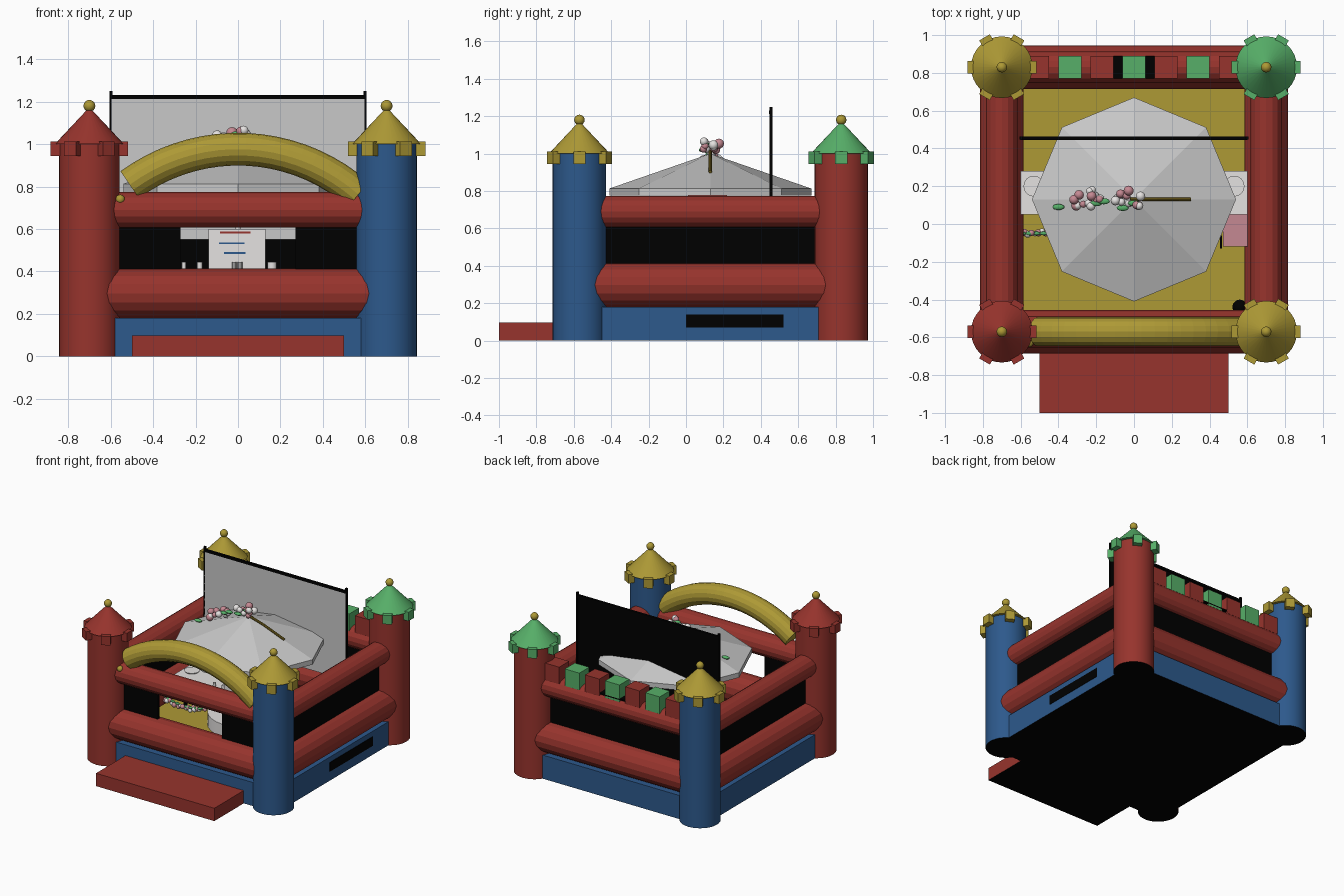
import bpy, bmesh, math, random
from mathutils import Vector

if "Cube" in bpy.data.objects:
    bpy.data.objects.remove(bpy.data.objects["Cube"])

random.seed(4)


def mat(name, rgb):
    m = bpy.data.materials.new(name)
    m.diffuse_color = (*rgb, 1)
    m.use_nodes = True
    m.node_tree.nodes["Principled BSDF"].inputs["Base Color"].default_value = m.diffuse_color
    return m


RED = mat("red vinyl", (0.31, 0.034, 0.026))
BLUE = mat("blue vinyl", (0.026, 0.100, 0.262))
YELLOW = mat("yellow vinyl", (0.42, 0.32, 0.036))
GREEN = mat("green vinyl", (0.095, 0.43, 0.14))
BLACK = mat("black mesh", (0, 0, 0))
GREY = mat("light grey cloth", (0.58, 0.58, 0.58))
WHITE = mat("white", (0.78, 0.76, 0.75))
PINK = mat("pink", (0.56, 0.25, 0.29))
BROWN = mat("branch brown", (0.20, 0.14, 0.015))


def finish(name, bm, m, smooth=False):
    bmesh.ops.recalc_face_normals(bm, faces=bm.faces)
    me = bpy.data.meshes.new(name)
    bm.to_mesh(me)
    bm.free()
    me.materials.append(m)
    ob = bpy.data.objects.new(name, me)
    bpy.context.collection.objects.link(ob)
    if smooth:
        bpy.context.view_layer.objects.active = ob
        ob.select_set(True)
        bpy.ops.object.shade_smooth_by_angle(angle=math.radians(35))
        ob.select_set(False)
    return ob


def black_sole(ob):
    """Give the downward faces resting on the ground the black underlay."""
    ob.data.materials.append(BLACK)
    for p in ob.data.polygons:
        if p.normal.z < -0.9 and p.center.z < 0.01:
            p.material_index = 1


def box(name, x0, x1, y0, y1, z0, z1, m):
    bm = bmesh.new()
    bmesh.ops.create_cube(bm, size=1)
    for v in bm.verts:
        v.co = ((x0 + x1) / 2 + v.co.x * (x1 - x0),
                (y0 + y1) / 2 + v.co.y * (y1 - y0),
                (z0 + z1) / 2 + v.co.z * (z1 - z0))
    return finish(name, bm, m)


def cone(name, x, y, z0, z1, r0, r1, n, m, smooth=False):
    bm = bmesh.new()
    bmesh.ops.create_cone(bm, cap_ends=True, segments=n, radius1=r0, radius2=r1, depth=z1 - z0)
    bmesh.ops.translate(bm, verts=bm.verts, vec=(x, y, (z0 + z1) / 2))
    return finish(name, bm, m, smooth)


def ball(name, p, r, m, scale=(1, 1, 1)):
    bm = bmesh.new()
    bmesh.ops.create_uvsphere(bm, u_segments=12, v_segments=8, radius=r)
    bmesh.ops.scale(bm, verts=bm.verts, vec=scale)
    bmesh.ops.translate(bm, verts=bm.verts, vec=p)
    return finish(name, bm, m, True)


def tube(name, pts, r, m, n=16):
    """Sweep a round section along a path."""
    bm = bmesh.new()
    pts = [Vector(p) for p in pts]
    rings = []
    for i, p in enumerate(pts):
        t = (pts[min(i + 1, len(pts) - 1)] - pts[max(i - 1, 0)]).normalized()
        side = Vector((0, 0, 1)).cross(t).normalized()
        up = t.cross(side)
        rings.append([bm.verts.new(p + r * (math.cos(a) * side + math.sin(a) * up))
                      for a in (2 * math.pi * k / n for k in range(n))])
    for a, b in zip(rings, rings[1:]):
        for k in range(n):
            bm.faces.new((a[k], a[(k + 1) % n], b[(k + 1) % n], b[k]))
    bm.faces.new(rings[0])
    bm.faces.new(rings[-1])
    return finish(name, bm, m)


# Corner towers with crown blocks, cone roofs and ball finials
TX, YF, YB = 0.70, -0.57, 0.83
for label, x, y, body, roof in (("front_left", -TX, YF, RED, RED),
                                ("front_right", TX, YF, BLUE, YELLOW),
                                ("back_left", -TX, YB, BLUE, YELLOW),
                                ("back_right", TX, YB, RED, GREEN)):
    black_sole(cone(label + "_tower", x, y, 0, 1.0, 0.143, 0.143, 32, body, True))
    cone(label + "_roof", x, y, 1.0, 1.165, 0.163, 0.008, 32, roof, True)
    ball(label + "_finial", (x, y, 1.18), 0.028, YELLOW)
    bm = bmesh.new()
    for k in range(6):
        a = k * math.pi / 3
        vs = bmesh.ops.create_cube(bm, size=1)["verts"]
        bmesh.ops.scale(bm, verts=vs, vec=(0.045, 0.065, 0.068))
        bmesh.ops.translate(bm, verts=vs, vec=(0.16, 0, 0.977))
        for v in vs:
            cx, cy = v.co.x, v.co.y
            v.co.x = x + cx * math.cos(a) - cy * math.sin(a)
            v.co.y = y + cx * math.sin(a) + cy * math.cos(a)
    finish(label + "_crown", bm, roof)

# Base with side mesh patch, bouncing floor and entrance step
black_sole(box("base", -0.775, 0.775, -0.645, 0.905, 0, 0.18, BLUE))
box("base_side_patch", 0.77, 0.778, 0.0, 0.52, 0.07, 0.14, BLACK)
box("floor", -0.66, 0.66, -0.53, 0.79, 0.18, 0.188, YELLOW)
black_sole(box("entrance_step", -0.5, 0.5, -1.0, -0.64, 0, 0.098, RED))

# Lower and upper inflated rails
for label, z, r in (("lower", 0.297, 0.116), ("upper", 0.69, 0.084)):
    for side, y in (("front", YF), ("back", YB)):
        tube(f"{label}_{side}_rail", [(-TX, y, z), (TX, y, z)], r, RED)
    for side, x in (("left", -TX), ("right", TX)):
        tube(f"{label}_{side}_rail", [(x, YF, z), (x, YB, z)], r, RED)

# Mesh walls, with a doorway in the front
for side, s in (("left", -1), ("right", 1)):
    box(side + "_mesh", s * TX - 0.01, s * TX + 0.01, YF, YB, 0.3, 0.69, BLACK)
    xs = sorted((s * 0.27, s * 0.66))
    box(side + "_front_mesh", xs[0], xs[1], YF - 0.01, YF + 0.01, 0.3, 0.69, BLACK)
box("back_mesh", -TX, TX, YB - 0.01, YB + 0.01, 0.3, 0.69, BLACK)

# Entrance arch
R, A0, A1 = 0.86, -0.635, 0.72
arc = [(R * math.sin(a), YF, 0.976 - R + R * math.cos(a))
       for a in (A0 + k * (A1 - A0) / 18 for k in range(19))]
tube("entrance_arch", arc, 0.077, YELLOW)
ball("arch_end_knob", (-0.555, -0.63, 0.74), 0.022, YELLOW)

# Alternating battlements on the back rail
box("battlement_pad", -0.11, 0.11, 0.77, 0.89, 0.765, 0.774, BLACK)
for k in range(-3, 4):
    x = k * 0.17
    box("battlement", x - 0.061, x + 0.061, 0.77, 0.89, 0.75, 0.88, RED if k % 2 else GREEN)

# Projection screen: pale front, black back, frame
SY = 0.455
box("screen_front", -0.595, 0.595, SY - 0.008, SY - 0.002, 0.55, 1.22, GREY)
box("screen_back", -0.595, 0.595, SY - 0.002, SY + 0.004, 0.55, 1.22, BLACK)
box("screen_top_bar", -0.6, 0.6, SY - 0.01, SY + 0.008, 1.212, 1.23, BLACK)
for s in (-1, 1):
    box("screen_post", s * 0.598 - 0.007, s * 0.598 + 0.007, SY - 0.008, SY + 0.008, 0.18, 1.25, BLACK)

# Octagonal parasol: sloping canopy with short valance, and its pole
UY, UR = 0.13, 0.54
bm = bmesh.new()
apex = bm.verts.new((0, UY, 1.0))
rims = [[bm.verts.new((UR * math.cos(k * math.pi / 4), UY + UR * math.sin(k * math.pi / 4), z))
         for k in range(8)] for z in (0.813, 0.775)]
for k in range(8):
    j = (k + 1) % 8
    bm.faces.new((apex, rims[0][k], rims[0][j]))
    bm.faces.new((rims[0][k], rims[1][k], rims[1][j], rims[0][j]))
canopy = finish("parasol_canopy", bm, GREY)
sol = canopy.modifiers.new("thickness", "SOLIDIFY")
sol.thickness = 0.006
cone("parasol_pole", 0, UY, 0.18, 0.99, 0.012, 0.012, 12, WHITE, True)


# Blossom branch lying on the canopy
def slope(x):
    return 1.0 - 0.187 * abs(x) / UR


tube("branch", [(-0.02, UY, 1.01), (0.12, UY, slope(0.12) + 0.012), (0.3, UY, slope(0.3) + 0.006)],
     0.009, BROWN, 8)
for cx, cy, lift, n, sp in ((-0.27, 0.14, 0.04, 10, 0.055), (-0.18, 0.14, 0.03, 4, 0.03),
                            (-0.06, 0.14, 0.05, 7, 0.04), (0.04, 0.12, 0.05, 6, 0.03)):
    for k in range(n):
        x = cx + random.uniform(-sp, sp)
        ball("blossom", (x, cy + random.uniform(-sp, sp), slope(x) + lift + random.uniform(-0.02, 0.025)),
             random.uniform(0.018, 0.027), PINK if k % 2 else WHITE)
for x, y, lift in ((-0.4, 0.09, 0.015), (-0.2, 0.11, 0.05), (-0.16, 0.12, 0.05),
                   (-0.06, 0.085, 0.04), (0.0, 0.11, 0.05)):
    ball("leaf", (x, y, slope(x) + lift), 0.032, GREEN, (1, 0.5, 0.35))

# Bright strips just under the canopy
for k in range(9):
    x = -0.36 + k * 0.09
    box("canopy_strip", x - 0.04, x + 0.04, 0.01, 0.22, 0.773, 0.781, (RED, GREEN, BLUE, YELLOW)[k % 4])

# Interior: long table with cups, round draped table, menu board, bench
box("table_top", -0.6, 0.6, 0.05, 0.28, 0.40, 0.412, WHITE)
for x in (-0.5, 0.5):
    for y in (0.08, 0.25):
        box("table_leg", x - 0.01, x + 0.01, y - 0.01, y + 0.01, 0.18, 0.40, BLACK)
    cone("plate", x * 1.06, 0.2, 0.412, 0.42, 0.05, 0.055, 16, WHITE, True)
for x, r in ((-0.255, 0.01), (-0.18, 0.012), (0.16, 0.022)):
    cone("cup", x, 0.08, 0.412, 0.445, r, r, 12, WHITE, True)
for x in (-0.018, 0.01):
    cone("glass", x, 0.012, 0.4, 0.445, 0.012, 0.012, 10, GREY, True)
cone("round_table", 0, 0.1, 0.188, 0.285, 0.27, 0.27, 24, WHITE, True)
box("menu_board", -0.14, 0.13, 0.03, 0.045, 0.2, 0.6, WHITE)
for x0, x1, z, m in ((-0.085, 0.06, 0.583, RED), (-0.09, 0.03, 0.533, BLUE), (-0.065, 0.035, 0.487, BLUE)):
    box("menu_stripe", x0, x1, 0.024, 0.031, z - 0.004, z + 0.004, m)
box("pink_bench", 0.47, 0.6, -0.12, 0.05, 0.3, 0.36, PINK)
box("bench_leg", 0.455, 0.465, -0.13, -0.06, 0.188, 0.36, BLACK)
ball("black_ball", (0.56, -0.44, 0.225), 0.04, BLACK)

# Hanging blossom garland with leaves
for k in range(20):
    t = k / 19
    p = Vector((-0.6 + 0.36 * t, -0.045, 0.285 - 0.12 * t * (1 - t)))
    ball("garland_flower", p + Vector((0, random.uniform(-0.012, 0.012), random.uniform(-0.012, 0.012))),
         random.uniform(0.014, 0.02), PINK if k % 2 else WHITE)
    if k % 2 == 0:
        ball("garland_leaf", p + Vector((0.008, -0.005, 0.016)), 0.02, GREEN, (1, 0.5, 0.4))
